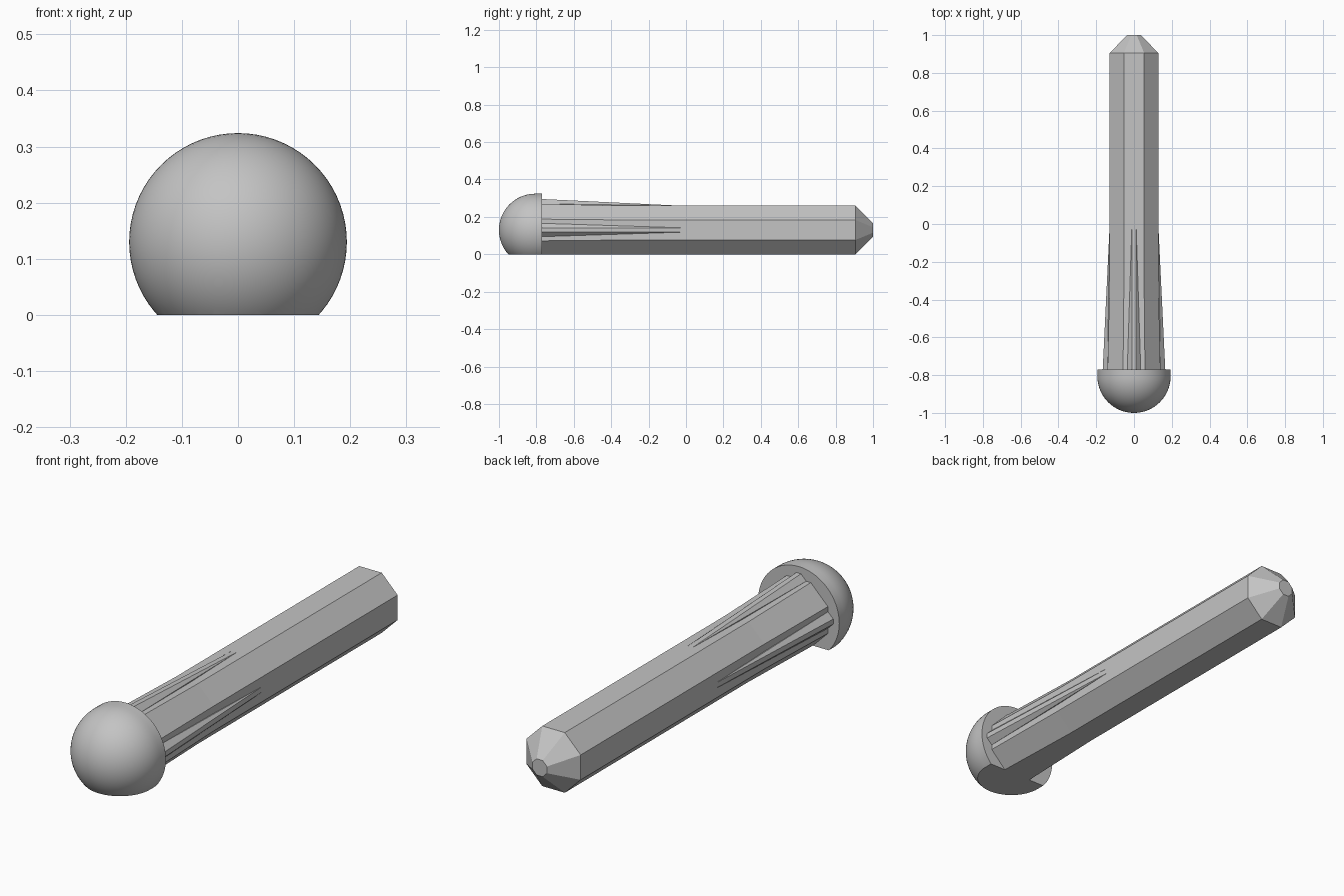
import bpy, bmesh
from math import pi, sin, cos, tan, radians
from mathutils import Matrix, Vector

cube = bpy.data.objects.get("Cube")
if cube:
    bpy.data.objects.remove(cube, do_unlink=True)

AXIS_Z = 0.13      # height of the pin's axis
APOTHEM = 0.13     # octagon half width
HEAD_R = 0.194
HEAD_BACK = -0.77

# Plain grey
grey = bpy.data.materials.new("plain_grey")
grey.use_nodes = True
colour = (0.55, 0.55, 0.55, 1)
grey.diffuse_color = colour
grey.node_tree.nodes["Principled BSDF"].inputs["Base Color"].default_value = colour


def finish(name, bm, smooth=False):
    """Trim the underside flat, then turn the bmesh into an object."""
    geom = bm.verts[:] + bm.edges[:] + bm.faces[:]
    cut = bmesh.ops.bisect_plane(bm, geom=geom, dist=1e-5, plane_co=(0, 0, 0),
                                 plane_no=(0, 0, 1), clear_inner=True)
    edges = [e for e in cut["geom_cut"] if isinstance(e, bmesh.types.BMEdge) and e.is_boundary]
    if edges:
        bmesh.ops.holes_fill(bm, edges=edges)
    bmesh.ops.recalc_face_normals(bm, faces=bm.faces)
    mesh = bpy.data.meshes.new(name)
    bm.to_mesh(mesh)
    bm.free()
    mesh.materials.append(grey)
    obj = bpy.data.objects.new(name, mesh)
    bpy.context.collection.objects.link(obj)
    if smooth:
        bpy.ops.object.select_all(action='DESELECT')
        obj.select_set(True)
        bpy.context.view_layer.objects.active = obj
        bpy.ops.object.shade_smooth_by_angle(angle=radians(30))


def loft(bm, sections):
    """Skin a list of equal-length closed sections and cap both ends."""
    rings = [[bm.verts.new(p) for p in section] for section in sections]
    for a, b in zip(rings, rings[1:]):
        for i in range(len(a)):
            j = (i + 1) % len(a)
            bm.faces.new((a[i], a[j], b[j], b[i]))
    bm.faces.new(rings[0])
    bm.faces.new(rings[-1])


def octagon(y, apothem):
    r = apothem / cos(pi / 8)
    return [Vector((r * cos(a), y, AXIS_Z + r * sin(a)))
            for a in (pi / 8 + i * pi / 4 for i in range(8))]


# Octagonal shaft, slightly flared at the head and chamfered at the tip
bm = bmesh.new()
loft(bm, [octagon(y, a) for y, a in
          ((HEAD_BACK - 0.01, 0.14), (-0.35, APOTHEM), (0.905, APOTHEM), (1.0, 0.035))])
finish("shaft", bm)


# Tapered ribs on the top and both sides
def rib_section(y, half_base, height):
    return [Vector((x, y, z)) for x, z in ((-half_base, 0.12), (-half_base, 0.14 if height > 0.15 else 0.13),
                                           (-0.011, height), (0.011, height),
                                           (half_base, 0.14 if height > 0.15 else 0.13), (half_base, 0.12))]


for name, turn in (("top_rib", 0), ("left_rib", pi / 2), ("right_rib", -pi / 2)):
    bm = bmesh.new()
    loft(bm, [rib_section(HEAD_BACK - 0.01, 0.036, 0.166), rib_section(-0.03, 0.012, 0.13)])
    bm.transform(Matrix.Translation((0, 0, AXIS_Z)) @ Matrix.Rotation(turn, 4, 'Y'))
    finish(name, bm)

# Domed head with a short straight rim
bm = bmesh.new()
centre_y = -1 + HEAD_R
profile = [(HEAD_R * sin(t), centre_y - HEAD_R * cos(t))
           for t in (i * pi / 40 for i in range(21))]
profile += [(HEAD_R, HEAD_BACK), (0, HEAD_BACK)]
verts = [bm.verts.new((r, y, AXIS_Z)) for r, y in profile]
edges = [bm.edges.new(pair) for pair in zip(verts, verts[1:])]
bmesh.ops.spin(bm, geom=verts + edges, cent=(0, 0, AXIS_Z), axis=(0, 1, 0),
               angle=2 * pi, steps=72)
bmesh.ops.remove_doubles(bm, verts=bm.verts, dist=1e-5)
finish("domed_head", bm, smooth=True)
